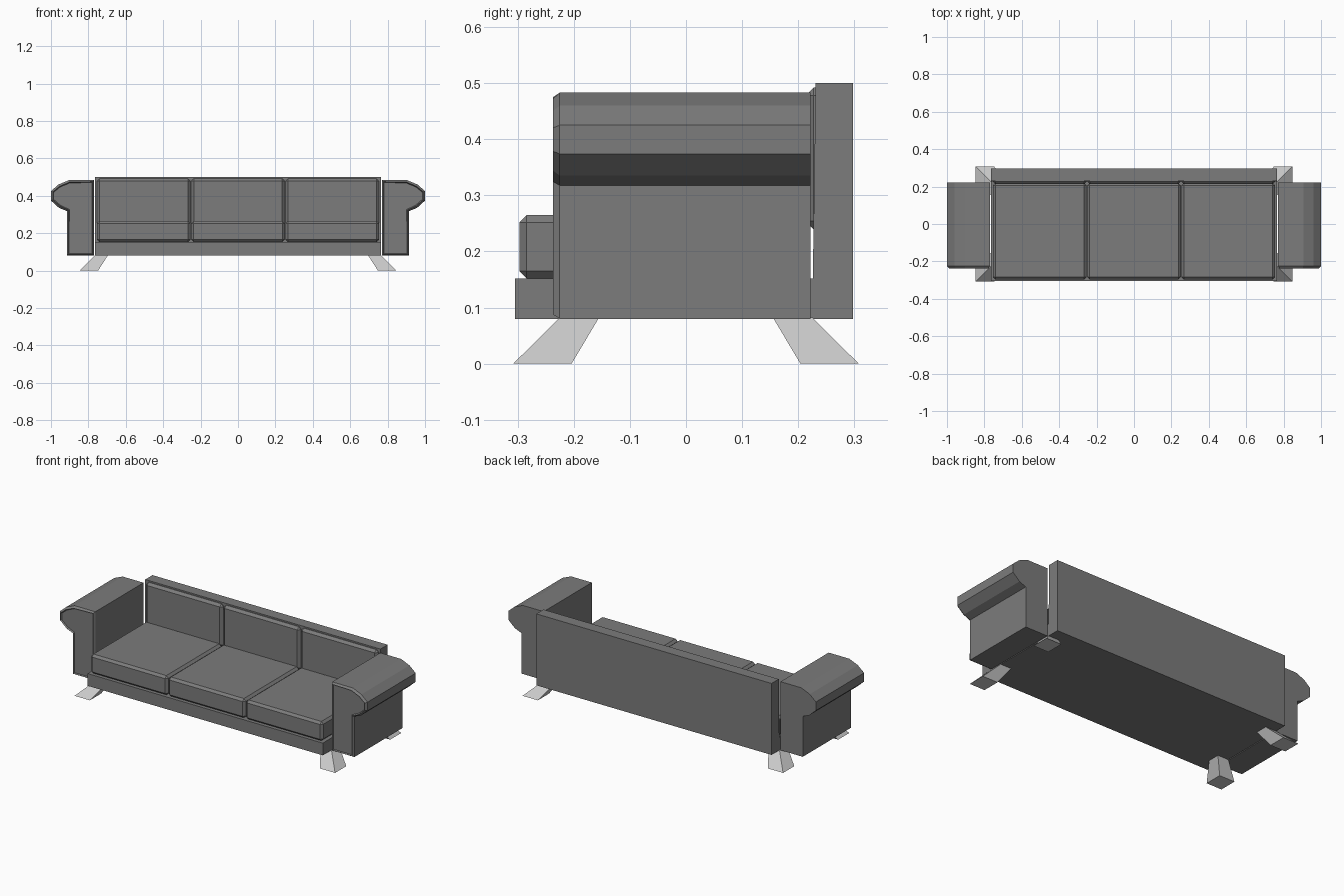
import bpy
import bmesh

cube = bpy.data.objects.get("Cube")
if cube:
    bpy.data.objects.remove(cube, do_unlink=True)


def material(name, value):
    mat = bpy.data.materials.new(name)
    mat.use_nodes = True
    color = (value, value, value, 1)
    mat.diffuse_color = color
    mat.node_tree.nodes["Principled BSDF"].inputs["Base Color"].default_value = color
    return mat


fabric = material("grey fabric", 0.2)
metal = material("light grey legs", 0.6)


def finish(bm, name, mat):
    bmesh.ops.recalc_face_normals(bm, faces=bm.faces)
    mesh = bpy.data.meshes.new(name)
    bm.to_mesh(mesh)
    bm.free()
    mesh.materials.append(mat)
    obj = bpy.data.objects.new(name, mesh)
    bpy.context.collection.objects.link(obj)
    return obj


def loft(bm, lower, upper):
    """Close a solid between two matching rings; returns both caps."""
    a = [bm.verts.new(p) for p in lower]
    b = [bm.verts.new(p) for p in upper]
    for i in range(len(a)):
        j = (i + 1) % len(a)
        bm.faces.new((a[i], a[j], b[j], b[i]))
    return bm.faces.new(a), bm.faces.new(b)


def rect(x0, x1, y0, y1, z):
    return [(x0, y0, z), (x1, y0, z), (x1, y1, z), (x0, y1, z)]


def box(name, xs, ys, zs, bevel=0):
    bm = bmesh.new()
    loft(bm, rect(*xs, *ys, zs[0]), rect(*xs, *ys, zs[1]))
    bmesh.ops.recalc_face_normals(bm, faces=bm.faces)
    if bevel:
        bmesh.ops.bevel(bm, geom=bm.edges[:], offset=bevel, segments=1, affect='EDGES')
    return finish(bm, name, fabric)


# Base and backrest
box("base", (-0.765, 0.765), (-0.305, 0.298), (0.08, 0.152))
bm = bmesh.new()
loft(bm, rect(-0.765, 0.765, 0.225, 0.298, 0.08), rect(-0.765, 0.765, 0.231, 0.298, 0.5))
finish(bm, "backrest", fabric)

# Three seat cushions and three back cushions
for i, side in enumerate(("right", "middle", "left")):
    x = (i - 1) * 0.504
    xs = (x - 0.25, x + 0.25)
    box(side + "_seat_cushion", xs, (-0.297, 0.22), (0.152, 0.265), 0.013)
    box(side + "_back_cushion", xs, (0.213, 0.25), (0.24, 0.492), 0.014)

# Scroll arms with a raised rim and sunken panel on the front
profile = [(0.77, 0.08), (0.915, 0.08), (0.915, 0.318), (0.957, 0.335), (1.0, 0.374),
           (1.0, 0.425), (0.96, 0.46), (0.905, 0.483), (0.77, 0.483)]
for side, s in (("left", 1), ("right", -1)):
    bm = bmesh.new()
    front, back = loft(bm, [(s * x, -0.225, z) for x, z in profile],
                       [(s * x, 0.222, z) for x, z in profile])
    bmesh.ops.recalc_face_normals(bm, faces=bm.faces)
    bmesh.ops.inset_region(bm, faces=[front], thickness=0.011, depth=0.012)
    bmesh.ops.inset_region(bm, faces=[front], thickness=0.005, depth=-0.008)
    finish(bm, side + "_arm", fabric)

# Splayed legs, wider at the floor
for sx, side in ((1, "left"), (-1, "right")):
    for sy, end in ((1, "back"), (-1, "front")):
        bm = bmesh.new()
        loft(bm, rect(sx * 0.748, sx * 0.847, sy * 0.204, sy * 0.308, 0),
             rect(sx * 0.695, sx * 0.765, sy * 0.155, sy * 0.225, 0.082))
        finish(bm, end + "_" + side + "_leg", metal)
